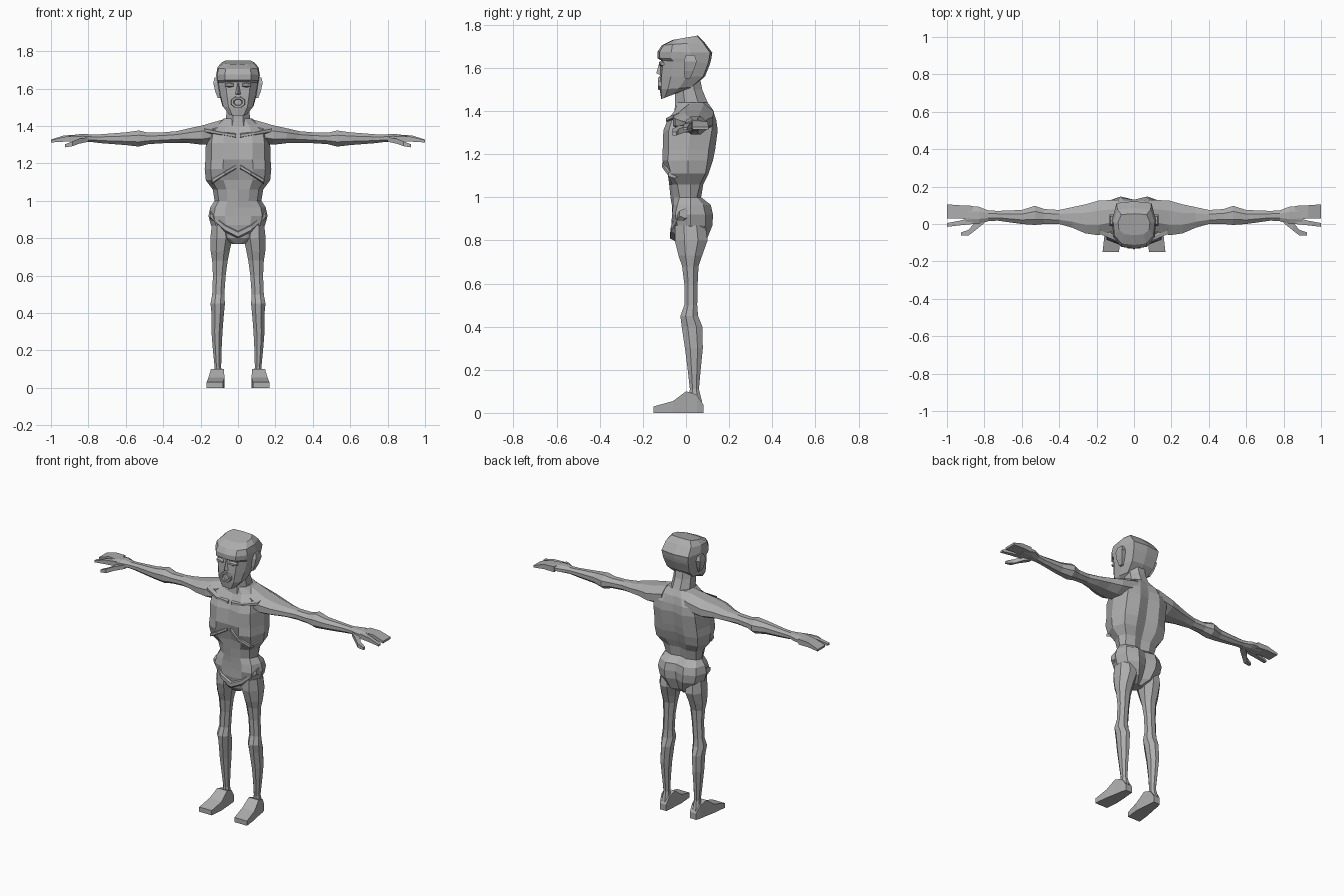
import bpy, bmesh, math

skin = bpy.data.materials.new("grey_skin")
skin.diffuse_color = (0.42, 0.42, 0.42, 1)


def loft(name, rings, mirror=False):
    """Join equal-sized rings of points with faces and cap both ends."""
    bm = bmesh.new()
    vr = [[bm.verts.new(p) for p in r] for r in rings]
    n = len(vr[0])
    for a, b in zip(vr, vr[1:]):
        for i in range(n):
            j = (i + 1) % n
            bm.faces.new((a[i], a[j], b[j], b[i]))
    bm.faces.new(vr[0])
    bm.faces.new(vr[-1])
    bmesh.ops.recalc_face_normals(bm, faces=bm.faces)
    me = bpy.data.meshes.new(name)
    bm.to_mesh(me)
    bm.free()
    me.materials.append(skin)
    ob = bpy.data.objects.new(name, me)
    bpy.context.collection.objects.link(ob)
    if mirror:
        ob.modifiers.new("mirror", 'MIRROR').use_mirror_merge = False
    return ob


def tube(name, rows, axis, sides=8, mirror=True):
    """Rows are (position on axis, a0, a1, b0, b1) bounds of each section."""
    rings = []
    k = math.cos(math.pi / sides)
    for t, a0, a1, b0, b1 in rows:
        ring = []
        for i in range(sides):
            g = math.pi * (2 * i + 1) / sides
            a = (a0 + a1) / 2 + (a1 - a0) / 2 * math.cos(g) / k
            b = (b0 + b1) / 2 + (b1 - b0) / 2 * math.sin(g) / k
            ring.append({'x': (t, a, b), 'y': (a, t, b), 'z': (a, b, t)}[axis])
        rings.append(ring)
    return loft(name, rings, mirror)


def both_sides(half):
    """Close a half section whose first and last points lie on x = 0."""
    return half + [(-x, y, z) for x, y, z in half[-2:0:-1]]


# Torso: z, half width, then depth from front centre round to back centre
fractions = (0, 0.45, 0.82, 1, 0.85, 0.42, 0)
torso_rows = [
    (0.77, 0.035, -0.03, -0.03, -0.02, 0.02, 0.04, 0.05, 0.04),
    (0.80, 0.10, -0.055, -0.05, -0.03, 0.02, 0.07, 0.095, 0.07),
    (0.87, 0.145, -0.068, -0.06, -0.04, 0.02, 0.09, 0.123, 0.10),
    (0.92, 0.158, -0.06, -0.065, -0.05, 0.02, 0.09, 0.125, 0.105),
    (0.965, 0.148, -0.066, -0.06, -0.04, 0.02, 0.08, 0.115, 0.10),
    (1.00, 0.125, -0.072, -0.06, -0.03, 0.02, 0.05, 0.07, 0.055),
    (1.06, 0.135, -0.078, -0.065, -0.04, 0.02, 0.065, 0.08, 0.065),
    (1.11, 0.172, -0.07, -0.085, -0.07, 0.01, 0.09, 0.105, 0.085),
    (1.17, 0.178, -0.08, -0.11, -0.085, 0.01, 0.10, 0.125, 0.105),
    (1.22, 0.174, -0.105, -0.108, -0.08, 0.01, 0.105, 0.135, 0.115),
    (1.31, 0.172, -0.088, -0.105, -0.08, 0.02, 0.12, 0.147, 0.13),
    (1.36, 0.165, -0.07, -0.085, -0.065, 0.03, 0.12, 0.14, 0.13),
    (1.405, 0.13, -0.05, -0.05, -0.02, 0.04, 0.10, 0.125, 0.12),
    (1.44, 0.075, -0.045, -0.04, -0.02, 0.03, 0.08, 0.10, 0.10),
]
loft("torso", [both_sides([(f * r[1], y, r[0]) for f, y in zip(fractions, r[2:])])
               for r in torso_rows])

# Neck, leaning forward
tube("neck", [(1.38, -0.075, 0.075, -0.055, 0.12), (1.44, -0.064, 0.064, -0.05, 0.10),
              (1.50, -0.06, 0.06, -0.05, 0.075), (1.58, -0.06, 0.06, -0.06, 0.06)],
     'z', mirror=False)

# Head: front z, back z, half width, front y, back y
head_rows = [
    (1.455, 1.48, 0.05, -0.115, -0.05), (1.50, 1.51, 0.083, -0.122, 0.03),
    (1.56, 1.56, 0.098, -0.122, 0.088), (1.635, 1.62, 0.11, -0.116, 0.112),
    (1.645, 1.64, 0.113, -0.132, 0.117), (1.675, 1.67, 0.117, -0.132, 0.122),
    (1.705, 1.72, 0.11, -0.112, 0.085), (1.73, 1.75, 0.085, -0.06, 0.055),
]
head = []
for zf, zb, w, yf, yb in head_rows:
    half = []
    for fx, fy in ((0, 0), (0.6, 0.04), (0.95, 0.25), (1, 0.6), (0.8, 0.96), (0, 1)):
        half.append((fx * w, yf + fy * (yb - yf), zf + fy * (zb - zf)))
    head.append(both_sides(half))
loft("head", head)

# Face: nose wedge, open-mouth lips and closed eyelids
loft("nose", [[(-0.018, -0.115, 1.565), (0.018, -0.115, 1.565), (0, -0.138, 1.575)],
              [(-0.007, -0.11, 1.63), (0.007, -0.11, 1.63), (0, -0.122, 1.63)]])
lips = []
for scale, y in ((1.0, -0.112), (0.92, -0.13), (0.6, -0.13), (0.5, -0.121)):
    lips.append([(0.042 * scale * math.cos(a), y, 1.527 + 0.033 * scale * math.sin(a))
                 for a in [math.pi * (i + 0.5) / 4 for i in range(8)]])
loft("lips", lips)
tube("eyelid", [(0.022, -0.126, -0.10, 1.612, 1.625), (0.045, -0.126, -0.10, 1.608, 1.632),
                (0.07, -0.118, -0.09, 1.612, 1.625)], 'x', 6)

# Ears
tube("ear", [(1.55, 0.095, 0.108, -0.005, 0.018), (1.585, 0.10, 0.122, -0.01, 0.035),
             (1.63, 0.105, 0.132, -0.01, 0.05), (1.66, 0.108, 0.126, 0.0, 0.04)], 'z', 4)

# Collarbones and lower rib arches
tube("collarbone", [(0.012, -0.087, -0.05, 1.335, 1.36), (0.09, -0.093, -0.05, 1.35, 1.37),
                    (0.18, -0.055, -0.01, 1.365, 1.39)], 'x', 6)
tube("rib_arch", [(0.01, -0.095, -0.06, 1.17, 1.195), (0.07, -0.112, -0.06, 1.135, 1.16),
                  (0.14, -0.08, -0.03, 1.09, 1.12)], 'x', 6)

# Hip ridges running down to the groin
tube("hip_ridge", [(0.0, -0.074, -0.03, 0.80, 0.84), (0.07, -0.07, -0.03, 0.835, 0.875),
                   (0.15, -0.03, 0.02, 0.905, 0.945)], 'x', 6)

# Arms from shoulder to wrist
tube("arm", [
    (0.08, -0.03, 0.13, 1.31, 1.435), (0.19, -0.06, 0.125, 1.30, 1.403),
    (0.26, -0.05, 0.105, 1.308, 1.388), (0.33, -0.02, 0.09, 1.31, 1.372),
    (0.40, 0.0, 0.075, 1.308, 1.366), (0.48, 0.0, 0.08, 1.303, 1.364),
    (0.53, -0.005, 0.097, 1.29, 1.376), (0.60, 0.0, 0.075, 1.298, 1.366),
    (0.73, 0.018, 0.07, 1.308, 1.356), (0.78, 0.015, 0.073, 1.314, 1.354),
    (0.83, 0.0, 0.092, 1.315, 1.358), (0.90, 0.0, 0.098, 1.316, 1.35)], 'x')

# Hands: joined fingers, separate forefinger and thumb
tube("joined_fingers", [(0.86, 0.02, 0.097, 1.318, 1.352), (0.93, 0.03, 0.10, 1.32, 1.35),
                        (1.0, 0.03, 0.105, 1.314, 1.327)], 'x', 4)
tube("forefinger", [(0.86, 0.0, 0.035, 1.318, 1.348), (0.93, -0.007, 0.018, 1.316, 1.342),
                    (1.0, -0.015, 0.005, 1.312, 1.324)], 'x', 4)
tube("thumb", [(0.80, 0.005, 0.05, 1.316, 1.34), (0.85, -0.035, 0.01, 1.305, 1.332),
               (0.885, -0.062, -0.032, 1.292, 1.318), (0.925, -0.062, -0.045, 1.286, 1.302)],
     'x', 4)

# Legs from hip to ankle
tube("leg", [
    (0.87, 0.04, 0.14, -0.05, 0.09), (0.80, 0.03, 0.148, -0.052, 0.10),
    (0.73, 0.045, 0.146, -0.035, 0.075), (0.68, 0.055, 0.138, -0.018, 0.058),
    (0.60, 0.066, 0.134, -0.008, 0.054), (0.50, 0.073, 0.138, -0.008, 0.052),
    (0.45, 0.07, 0.147, -0.026, 0.056), (0.40, 0.075, 0.142, -0.02, 0.076),
    (0.30, 0.083, 0.142, -0.005, 0.078), (0.20, 0.088, 0.134, 0.008, 0.068),
    (0.11, 0.09, 0.125, 0.018, 0.06), (0.05, 0.083, 0.135, 0.01, 0.075)], 'z')

# Feet, toes turned slightly outward
tube("foot", [
    (0.08, 0.083, 0.128, 0.0, 0.04), (0.05, 0.08, 0.138, 0.0, 0.085),
    (0.0, 0.076, 0.145, 0.0, 0.10), (-0.06, 0.072, 0.158, 0.0, 0.055),
    (-0.15, 0.08, 0.168, 0.0, 0.03)], 'y', 4)
